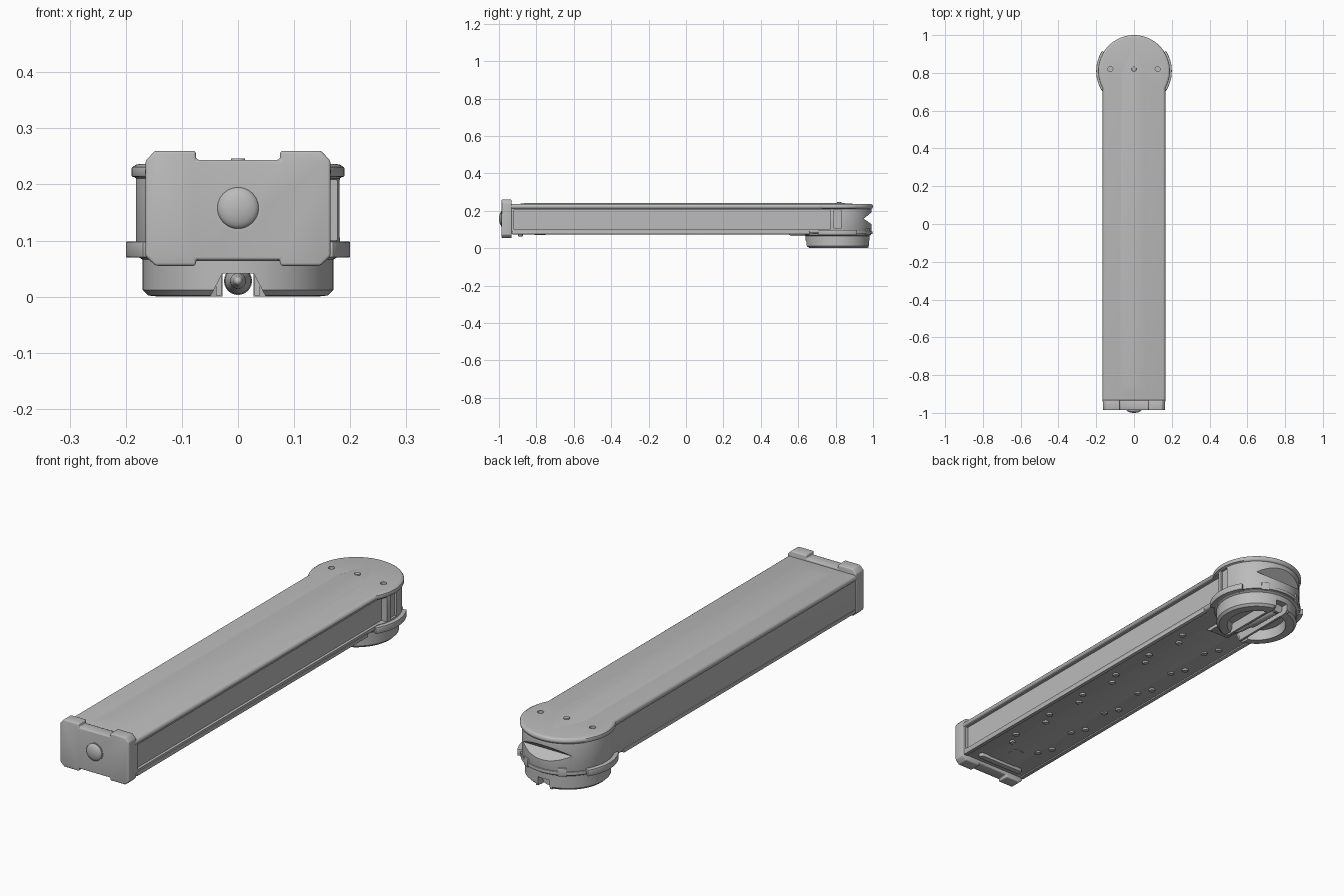
import bpy, bmesh
from math import sin, cos, pi, radians, asin, sqrt
from mathutils import Matrix, Vector

if "Cube" in bpy.data.objects:
    bpy.data.objects.remove(bpy.data.objects["Cube"])

grey = bpy.data.materials.new("plain grey")
grey.use_nodes = True
grey.diffuse_color = (0.5, 0.5, 0.5, 1)
grey.node_tree.nodes["Principled BSDF"].inputs["Base Color"].default_value = (0.5, 0.5, 0.5, 1)

HEAD_Y = 0.81


def finish(name, bm, bevel=0.0, segments=3):
    bmesh.ops.recalc_face_normals(bm, faces=bm.faces)
    mesh = bpy.data.meshes.new(name)
    bm.to_mesh(mesh)
    bm.free()
    obj = bpy.data.objects.new(name, mesh)
    bpy.context.collection.objects.link(obj)
    mesh.materials.append(grey)
    activate(obj)
    if bevel:
        mod = obj.modifiers.new("Bevel", "BEVEL")
        mod.width, mod.segments = bevel, segments
        mod.limit_method, mod.angle_limit = "ANGLE", radians(40)
        bpy.ops.object.modifier_apply(modifier=mod.name)
    bpy.ops.object.shade_smooth_by_angle(angle=radians(35))
    return obj


def activate(obj):
    bpy.ops.object.select_all(action="DESELECT")
    obj.select_set(True)
    bpy.context.view_layer.objects.active = obj


def prism(name, points, axis, lo, hi, bevel=0.0, segments=3):
    """Extrude a 2D outline along an axis; the outline uses the other two axes in order."""
    bm = bmesh.new()
    place = {"x": lambda a, b: (lo, a, b), "y": lambda a, b: (a, lo, b), "z": lambda a, b: (a, b, lo)}[axis]
    face = bm.faces.new([bm.verts.new(place(*p)) for p in points])
    out = bmesh.ops.extrude_face_region(bm, geom=[face])
    move = Vector([hi - lo if c == axis else 0 for c in "xyz"])
    bmesh.ops.translate(bm, vec=move, verts=[v for v in out["geom"] if isinstance(v, bmesh.types.BMVert)])
    return finish(name, bm, bevel, segments)


def rect(a0, a1, b0, b1):
    return [(a0, b0), (a1, b0), (a1, b1), (a0, b1)]


def arc(r, start, end, steps, cx=0, cy=HEAD_Y):
    return [(cx + r * cos(start + (end - start) * i / steps),
             cy + r * sin(start + (end - start) * i / steps)) for i in range(steps + 1)]


def lathe(name, profile, matrix, sides=48):
    """Revolve (radius, height) points about z, then place."""
    bm = bmesh.new()
    verts = [bm.verts.new((r, 0, h)) for r, h in profile]
    edges = [bm.edges.new(pair) for pair in zip(verts, verts[1:])]
    bmesh.ops.spin(bm, geom=verts + edges, cent=(0, 0, 0), axis=(0, 0, 1), angle=2 * pi, steps=sides)
    bmesh.ops.remove_doubles(bm, verts=bm.verts, dist=1e-5)
    bm.transform(matrix)
    return finish(name, bm)


def cut(obj, *cutters):
    for cutter in cutters:
        cutter.hide_render = True
        mod = obj.modifiers.new("Cut", "BOOLEAN")
        mod.operation, mod.solver, mod.object = "DIFFERENCE", "EXACT", cutter
        activate(obj)
        bpy.ops.object.modifier_apply(modifier=mod.name)
        bpy.data.objects.remove(cutter)
    bpy.ops.object.shade_smooth_by_angle(angle=radians(35))


def at(x, y, z):
    return Matrix.Translation((x, y, z))


def case_outline(half, r):
    """Straight box outline ending in a wide round head."""
    a = -asin(sqrt(1 - (half / r) ** 2))
    return [(-half, -0.95), (half, -0.95)] + arc(r, a, pi - a, 48)


# Long case with a round head
case = prism("case", case_outline(0.162, 0.182), "z", 0.08, 0.218, 0.008)
cut(case,
    prism("side_cutter", rect(-0.92, 0.77, 0.1, 0.208), "x", 0.15, 0.25),
    prism("window_cutter", [(0.95, 0.158), (1.02, 0.215), (1.02, 0.108)], "x", -0.3, 0.3),
    prism("end_cutter", rect(0.79, 0.83, 0.105, 0.208), "x", 0.172, 0.25))

# Top cover with three pin holes
cover = prism("top_cover", case_outline(0.166, 0.19), "z", 0.21, 0.236, 0.014, 4)
pin_xs = (-0.125, 0, 0.125)
cut(cover, *[lathe("pin_cutter", [(0, -0.01), (0.013, -0.01), (0.013, 0.03), (0, 0.03)], at(x, 0.82, 0.232), 20)
             for x in pin_xs if x])


# Shallow ridge along the middle of the top and of the underside
def ridge(name, z_base, z_top, y_end, y_tip):
    bm = bmesh.new()
    rings = [[(-0.085, -0.91), (0.085, -0.91), (0.072, y_end), (0, y_tip), (-0.072, y_end)],
             [(-0.05, -0.85), (0.05, -0.85), (0.05, y_end - 0.02), (0, y_end + 0.01), (-0.05, y_end - 0.02)]]
    low, high = [[bm.verts.new((x, y, z)) for x, y in ring] for ring, z in zip(rings, (z_base, z_top))]
    bm.faces.new(low)
    bm.faces.new(high)
    for i in range(5):
        j = (i + 1) % 5
        bm.faces.new((low[i], low[j], high[j], high[i]))
    return finish(name, bm)


ridge("top_ridge", 0.234, 0.243, 0.8, 0.95)
ridge("bottom_ridge", 0.082, 0.075, 0.52, 0.62)
lathe("centre_pin", [(0, 0.004), (0.012, 0.004), (0.013, 0), (0.013, -0.01)], at(0, 0.82, 0.242), 20)

# Underside rails, studs, crossbar and round plug
for side in (-1, 1):
    x = side * 0.156
    prism("bottom_rail", rect(x - 0.009, x + 0.009, -0.93, 0.66), "z", 0.074, 0.09, 0.003, 2)
    for i in range(6):
        for dy in (0, 0.06):
            lathe("underside_stud", [(0, -0.004), (0.012, -0.004), (0.014, 0), (0.014, 0.01)],
                  at(side * (0.07 + dy * 0.5), -0.72 + i * 0.22 + dy, 0.077), 16)
lathe("round_plug", [(0, -0.003), (0.03, -0.003), (0.032, 0.01)], at(0, -0.78, 0.075), 28)
prism("crossbar", arc(0.013, -pi / 2, pi / 2, 8, 0.1, -0.885) + arc(0.013, pi / 2, 3 * pi / 2, 8, -0.1, -0.885),
      "z", 0.064, 0.085, 0.003, 2)
prism("feed_ramp", [(0.54, 0.08), (0.56, 0.066), (0.64, 0.066), (0.64, 0.08)], "x", -0.05, 0.05)

# End cap with notched top and bottom edges
half = [(0.075, 0.066), (0.075, 0.055), (0.147, 0.055), (0.165, 0.072),
        (0.165, 0.242), (0.148, 0.26), (0.075, 0.26), (0.075, 0.244)]
prism("end_cap", half + [(-x, z) for x, z in reversed(half)], "y", -0.986, -0.932, 0.005)
to_front = Matrix.Rotation(pi / 2, 4, "X")
lathe("cap_button", [(0.037 * sin(i * pi / 16), 0.015 * cos(i * pi / 16)) for i in range(9)],
      at(0, -0.985, 0.158) @ to_front, 40)
lathe("button_rim", [(0.037, 0), (0.037, 0.003), (0.041, 0.003), (0.041, 0)],
      at(0, -0.985, 0.158) @ to_front, 40)

# Collar under the head, open through the middle for the feed channel
collar = lathe("feed_collar", [(0, 0.095), (0.18, 0.095), (0.18, 0.072), (0.17, 0.066), (0.17, 0.012),
                               (0.16, 0.002), (0.14, 0), (0, 0)], at(0, HEAD_Y, 0), 64)
cut(collar,
    lathe("pocket_cutter", [(0, -0.05), (0.13, -0.05), (0.12, 0.045), (0, 0.045)], at(0, HEAD_Y, 0)),
    prism("channel_cutter", [(-0.06, -0.02), (0.06, -0.02), (0.028, 0.041), (-0.028, 0.041)], "y", 0.5, 0.74),
    prism("slot_cutter", rect(-0.028, 0.028, -0.02, 0.041), "y", 0.7, 1.1))

# Channel walls beside the loaded round
for side in (-1, 1):
    x = side * 0.034
    prism("channel_wall", rect(x - 0.005, x + 0.005, 0.66, 0.975), "z", 0.002, 0.05)

# Loaded round lying in the channel
lathe("loaded_round", [(0, 0), (0.025, 0), (0.025, 0.012), (0.021, 0.018), (0.024, 0.024), (0.023, 0.17),
                       (0.015, 0.19), (0.014, 0.23), (0.008, 0.27), (0, 0.285)],
      at(0, 0.95, 0.028) @ to_front, 24)

# Locating ring with side lugs, and lipped side brims
def ring_arc(name, r0, r1, z0, z1, centre, spread, bevel=0.002):
    a, b = radians(centre - spread), radians(centre + spread)
    return prism(name, arc(r1, a, b, 20) + arc(r0, b, a, 20), "z", z0, z1, bevel, 2)


for centre in (0, 180):
    ring_arc("ring_lug", 0.165, 0.2, 0.07, 0.098, centre, 32)
    ring_arc("side_brim", 0.17, 0.19, 0.213, 0.232, centre, 34, 0.004)
ring_arc("rear_ring", 0.165, 0.187, 0.075, 0.09, 90, 60)
for centre in (62, 118):
    ring_arc("rear_tab", 0.165, 0.188, 0.07, 0.106, centre, 5)
